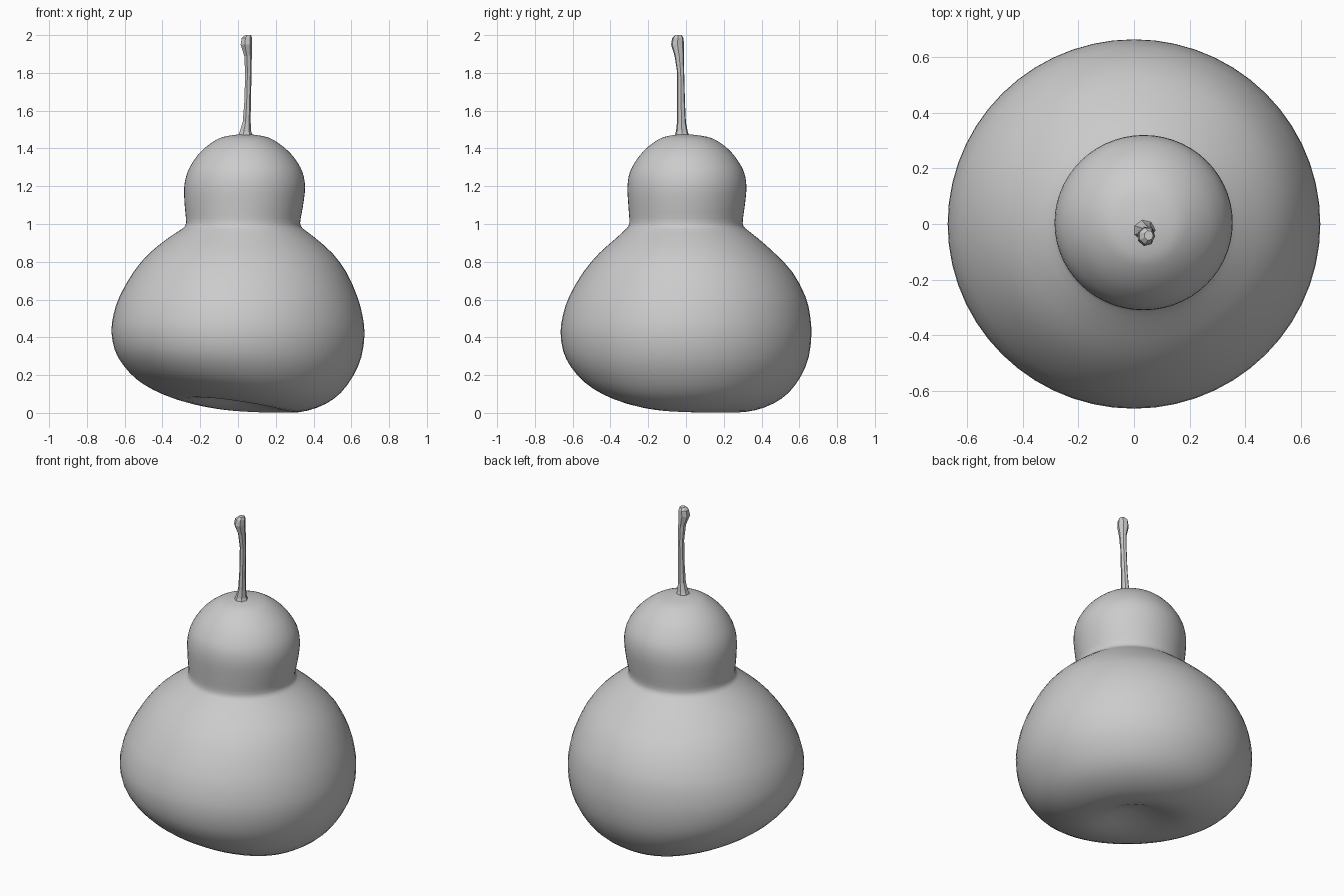
import bpy, bmesh, math

grey = bpy.data.materials.new("plain_grey")
grey.diffuse_color = (0.6, 0.6, 0.6, 1)


def catmull(a, b, c, d, t):
    return tuple(0.5 * (2 * q + (r - p) * t + (2 * p - 5 * q + 4 * r - s) * t * t
                 + (3 * q - p - 3 * r + s) * t ** 3) for p, q, r, s in zip(a, b, c, d))


def refine(rows, steps):
    """Smoothly interpolate between the key rings."""
    out = []
    for i in range(len(rows) - 1):
        a, d = rows[max(i - 1, 0)], rows[min(i + 2, len(rows) - 1)]
        out += [catmull(a, rows[i], rows[i + 1], d, k / steps) for k in range(steps)]
    return out + [rows[-1]]


def loft(name, rows, sides, warp=None):
    """Rings (z, cx, cy, rx, ry) skinned into a closed solid."""
    bm = bmesh.new()
    rings = []
    for z, cx, cy, rx, ry in rows:
        ring = []
        for k in range(sides):
            a = 2 * math.pi * k / sides
            co = (cx + rx * math.cos(a), cy + ry * math.sin(a), z)
            ring.append(bm.verts.new(warp(*co) if warp else co))
        rings.append(ring)
    for lo, hi in zip(rings, rings[1:]):
        for k in range(sides):
            j = (k + 1) % sides
            bm.faces.new((lo[k], lo[j], hi[j], hi[k]))
    bm.faces.new(rings[0][::-1])
    bm.faces.new(rings[-1])
    bmesh.ops.recalc_face_normals(bm, faces=bm.faces)
    mesh = bpy.data.meshes.new(name)
    bm.to_mesh(mesh)
    bm.free()
    mesh.materials.append(grey)
    ob = bpy.data.objects.new(name, mesh)
    bpy.context.collection.objects.link(ob)
    return ob


def lift_base(x, y, z):
    """Tilt the underside so the gourd sits on its back-right."""
    t = 0.035 - 0.15 * x - 0.11 * y
    t = 0.5 * (t + math.sqrt(t * t + 0.0006))
    return x, y, max(0, z + t * max(0, 1 - z / 0.65) ** 2 - 0.005)


# gourd: dimpled base, wide belly, pinched neck, round head
belly = [
    (0.07, 0, 0, 0.01, 0.01), (0.055, 0, 0, 0.10, 0.10), (0.02, 0, 0, 0.19, 0.19),
    (0.0, 0, 0, 0.28, 0.28), (0.012, 0, 0, 0.37, 0.37), (0.05, 0, 0, 0.465, 0.465),
    (0.11, 0, 0, 0.545, 0.545), (0.20, 0, 0, 0.61, 0.61), (0.30, 0, 0, 0.653, 0.65),
    (0.42, 0, 0, 0.67, 0.664), (0.52, 0, 0.003, 0.659, 0.654), (0.62, 0.002, 0.007, 0.63, 0.626),
    (0.75, 0.01, 0.01, 0.564, 0.554), (0.85, 0.015, 0.005, 0.485, 0.465),
    (0.93, 0.02, 0.005, 0.39, 0.375), (0.98, 0.025, 0, 0.320, 0.316)]
head = [
    (0.98, 0.025, 0, 0.320, 0.316), (1.01, 0.027, 0, 0.302, 0.300), (1.10, 0.031, 0.003, 0.313, 0.308),
    (1.20, 0.035, 0.005, 0.320, 0.315), (1.28, 0.037, 0.005, 0.304, 0.302),
    (1.35, 0.037, 0.005, 0.265, 0.263), (1.40, 0.036, 0.005, 0.220, 0.220),
    (1.44, 0.036, 0.004, 0.168, 0.170), (1.466, 0.036, 0, 0.115, 0.115),
    (1.48, 0.037, -0.01, 0.03, 0.03)]
body = loft("gourd_body", refine(belly, 2) + refine(head, 3)[1:], 56, lift_base)

# stem: flared foot, thin shaft, knobbly tip
stem = [
    (1.46, 0.037, -0.022, 0.045, 0.042), (1.49, 0.038, -0.022, 0.032, 0.032),
    (1.54, 0.045, -0.024, 0.022, 0.024), (1.65, 0.050, -0.026, 0.018, 0.021),
    (1.80, 0.054, -0.028, 0.018, 0.019), (1.89, 0.052, -0.036, 0.021, 0.025),
    (1.95, 0.043, -0.045, 0.032, 0.035), (1.985, 0.046, -0.043, 0.029, 0.031),
    (2.00, 0.053, -0.041, 0.016, 0.018)]
loft("stem", stem, 7)

# gentle shading on the body, keeping sharp creases
bpy.context.view_layer.objects.active = body
body.select_set(True)
bpy.ops.object.shade_smooth_by_angle(angle=math.radians(35))
